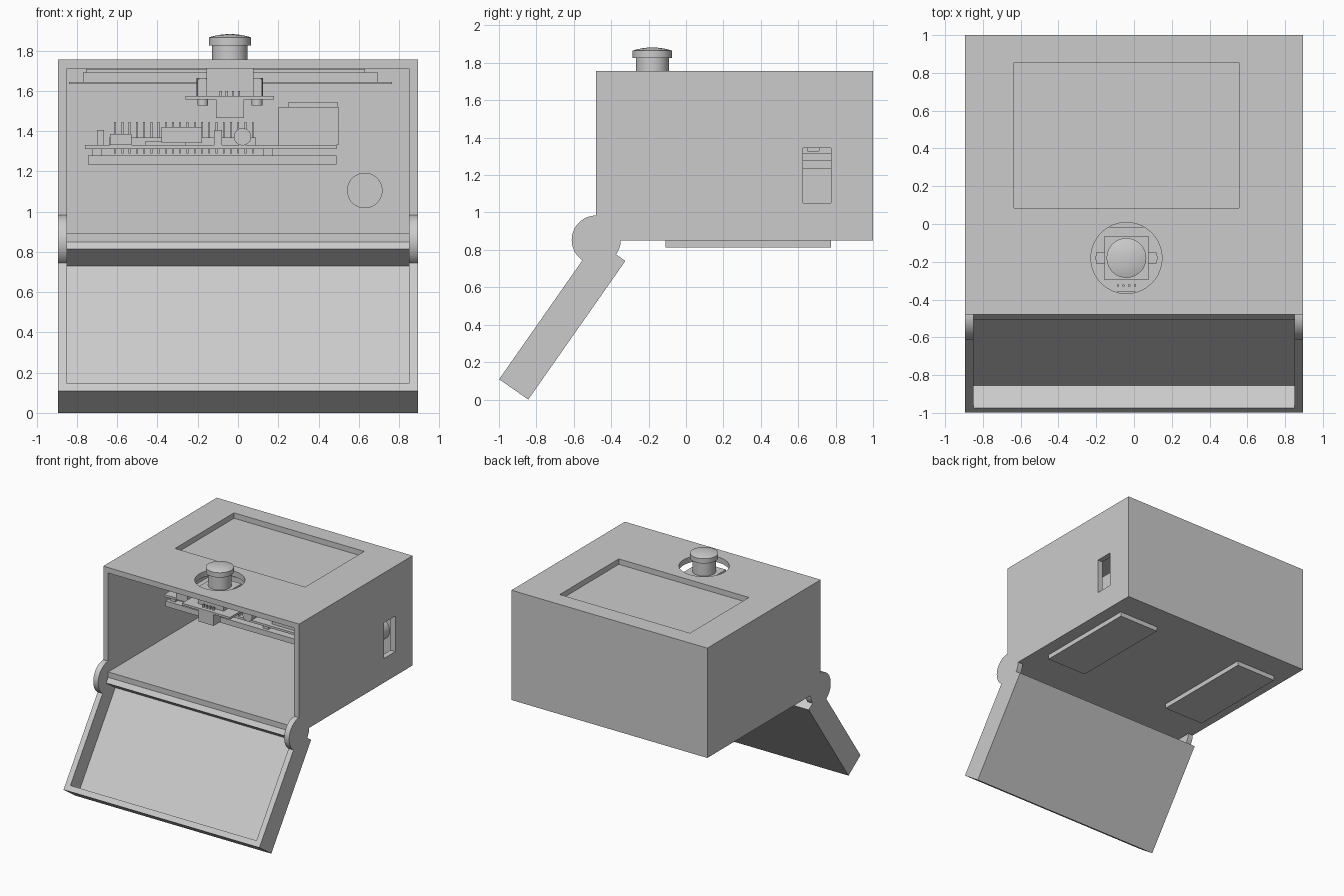
import bpy, bmesh, math
from mathutils import Vector, Matrix

if "Cube" in bpy.data.objects:
    bpy.data.objects.remove(bpy.data.objects["Cube"])

grey = bpy.data.materials.new("plain_grey")
grey.diffuse_color = (0.6, 0.6, 0.6, 1)
grey.use_nodes = True
grey.node_tree.nodes["Principled BSDF"].inputs["Base Color"].default_value = grey.diffuse_color


def finish(name, bm):
    me = bpy.data.meshes.new(name)
    bm.to_mesh(me)
    bm.free()
    me.materials.append(grey)
    ob = bpy.data.objects.new(name, me)
    bpy.context.collection.objects.link(ob)
    return ob


def add_box(bm, x0, x1, y0, y1, z0, z1):
    m = Matrix.Translation(((x0 + x1) / 2, (y0 + y1) / 2, (z0 + z1) / 2)) @ \
        Matrix.Diagonal((x1 - x0, y1 - y0, z1 - z0, 1))
    bmesh.ops.create_cube(bm, size=1, matrix=m)


def boxes(name, *bounds):
    bm = bmesh.new()
    for b in bounds:
        add_box(bm, *b)
    return finish(name, bm)


def smooth(ob):
    bpy.ops.object.select_all(action='DESELECT')
    ob.select_set(True)
    bpy.context.view_layer.objects.active = ob
    bpy.ops.object.shade_smooth_by_angle(angle=math.radians(30))


def cylinder(name, centre, r, depth, axis='Z', seg=48):
    bm = bmesh.new()
    rot = {'Z': Matrix(), 'X': Matrix.Rotation(math.pi / 2, 4, 'Y'),
           'Y': Matrix.Rotation(math.pi / 2, 4, 'X')}[axis]
    bmesh.ops.create_cone(bm, cap_ends=True, segments=seg, radius1=r, radius2=r,
                          depth=depth, matrix=Matrix.Translation(centre) @ rot)
    ob = finish(name, bm)
    smooth(ob)
    return ob


def lathe(name, profile, centre, seg=48):
    bm = bmesh.new()
    vs = [bm.verts.new((r, 0, z)) for r, z in profile]
    es = [bm.edges.new(p) for p in zip(vs, vs[1:])]
    bmesh.ops.spin(bm, geom=vs + es, cent=(0, 0, 0), axis=(0, 0, 1),
                   angle=2 * math.pi, steps=seg)
    bmesh.ops.remove_doubles(bm, verts=bm.verts, dist=1e-4)
    bmesh.ops.recalc_face_normals(bm, faces=bm.faces)
    bmesh.ops.translate(bm, verts=bm.verts, vec=centre)
    ob = finish(name, bm)
    smooth(ob)
    return ob


def cut(ob, *cutters):
    for c in cutters:
        c.hide_render = True
        mod = ob.modifiers.new("cut", 'BOOLEAN')
        mod.operation, mod.solver, mod.object = 'DIFFERENCE', 'EXACT', c
        bpy.context.view_layer.objects.active = ob
        bpy.ops.object.modifier_apply(modifier=mod.name)
        bpy.data.objects.remove(c, do_unlink=True)


W, T = 0.895, 0.045                # half width, wall thickness
Y0, Y1, Z0, Z1 = -0.48, 1.0, 0.85, 1.757
BX, BY = -0.04, -0.18              # button centre

# Case: open at the front, with screen window, button hole and side port
case = boxes("case", (-W, W, Y0, Y1, Z0, Z1))
cut(case,
    boxes("cavity_cutter", (-W + T, W - T, Y0 - 0.1, Y1 - T, Z0 + T, Z1 - T)),
    boxes("window_cutter", (-0.635, 0.555, 0.085, 0.855, 1.65, 1.9)),
    cylinder("hole_cutter", (BX, BY, 1.75), 0.188, 0.2, seg=64),
    boxes("port_cutter", (0.8, 1.0, 0.625, 0.775, 1.05, 1.345)))

# Feet pads under the case
boxes("foot_pads", *[(s * 0.6 - 0.185, s * 0.6 + 0.185, -0.11, 0.775, 0.812, Z0)
                     for s in (-1, 1)])

# Front door: a shallow tray swung open about the hinge axis
door = boxes("front_door", (-W, W, 0, 0.19, -0.905, 0))
cut(door, boxes("tray_cutter", (-W + T, W - T, -0.1, 0.145, -0.905 + T, -T)))
door.data.transform(Matrix.Translation((0, Y0, Z0)) @
                    Matrix.Rotation(math.radians(-35), 4, 'X'))
for s, side in ((-1, "left"), (1, "right")):
    cylinder(side + "_hinge_disc", (s * (W - T / 2), Y0, Z0 + 0.003), 0.131, T, 'X', 64)

# Screen module below the window
boxes("screen", (-0.84, 0.765, 0.03, 0.93, 1.635, 1.645),
      (-0.77, 0.695, 0.04, 0.92, 1.645, 1.692),
      (-0.755, 0.63, 0.05, 0.9, 1.692, 1.708))

# Push button: domed cap, stem, square housing with ears, board and plug
lathe("button_cap", [(0, 1.825), (0.105, 1.825), (0.105, 1.865), (0.09, 1.87),
                     (0.06, 1.877), (0.03, 1.881), (0, 1.882)], (BX, BY, 0))
cylinder("button_stem", (BX, BY, 1.765), 0.088, 0.13)
boxes("button_housing", (BX - 0.117, BX + 0.117, BY - 0.117, BY + 0.117, 1.575, 1.713),
      (BX - 0.16, BX + 0.16, BY - 0.03, BY + 0.03, 1.575, 1.66))
boxes("button_board", (BX - 0.22, BX + 0.22, -0.36, -0.015, 1.558, 1.575))
boxes("button_plug", (BX - 0.07, BX + 0.07, -0.36, -0.27, 1.465, 1.558))
boxes("button_pins", *[(x - 0.006, x + 0.006, -0.331, -0.319, 1.575, 1.6)
                       for x in (-0.085, -0.055, -0.025, 0.005)])
for s, side in ((-1, "left"), (1, "right")):
    cylinder(side + "_button_ear", (BX + s * 0.135, BY, 1.62), 0.03, 0.09, seg=24)
    cylinder(side + "_button_screw", (BX + s * 0.135, BY, 1.545), 0.027, 0.035, seg=24)

# Shelf and computer board
PY = 0.12
boxes("shelf", (-0.745, 0.49, PY, PY + 0.82, 1.235, 1.28))
boxes("computer_board", (-0.76, 0.49, PY, PY + 0.82, 1.312, 1.33))
boxes("board_supports", *[(x - 0.025, x + 0.025, y - 0.025, y + 0.025, 1.28, 1.312)
                          for x in (-0.7, 0.15) for y in (PY + 0.05, PY + 0.77)])
boxes("network_socket", (0.2, 0.5, 0.155, 0.385, 1.33, 1.52))
boxes("twin_sockets", *[(0.25, 0.495, y - 0.1, y + 0.1, 1.33, 1.545)
                        for y in (0.55, 0.81)])
boxes("video_socket", (-0.38, -0.18, PY - 0.02, PY + 0.15, 1.34, 1.42))
boxes("power_socket", (-0.635, -0.53, PY - 0.02, PY + 0.07, 1.33, 1.385))
boxes("ribbon_sockets", (-0.7, -0.665, 0.3, 0.62, 1.33, 1.405),
      (-0.12, -0.08, PY, PY + 0.32, 1.33, 1.405))
cylinder("audio_socket", (0.022, PY + 0.08, 1.372), 0.043, 0.22, 'Y', 32)
boxes("processor", (-0.46, -0.26, 0.42, 0.62, 1.33, 1.35))
boxes("pin_header", (-0.64, 0.09, 0.853, 0.927, 1.33, 1.368))
boxes("header_pins", *[(-0.615 + i * 0.036, -0.606 + i * 0.036, y, y + 0.009, 1.29, 1.445)
                       for i in range(20) for y in (0.867, 0.904)])

# Round buzzer on the back wall
cylinder("buzzer", (0.63, 0.9, 1.105), 0.088, 0.11, 'Y')
cylinder("buzzer_centre", (0.63, 0.843, 1.105), 0.028, 0.008, 'Y', 24)
